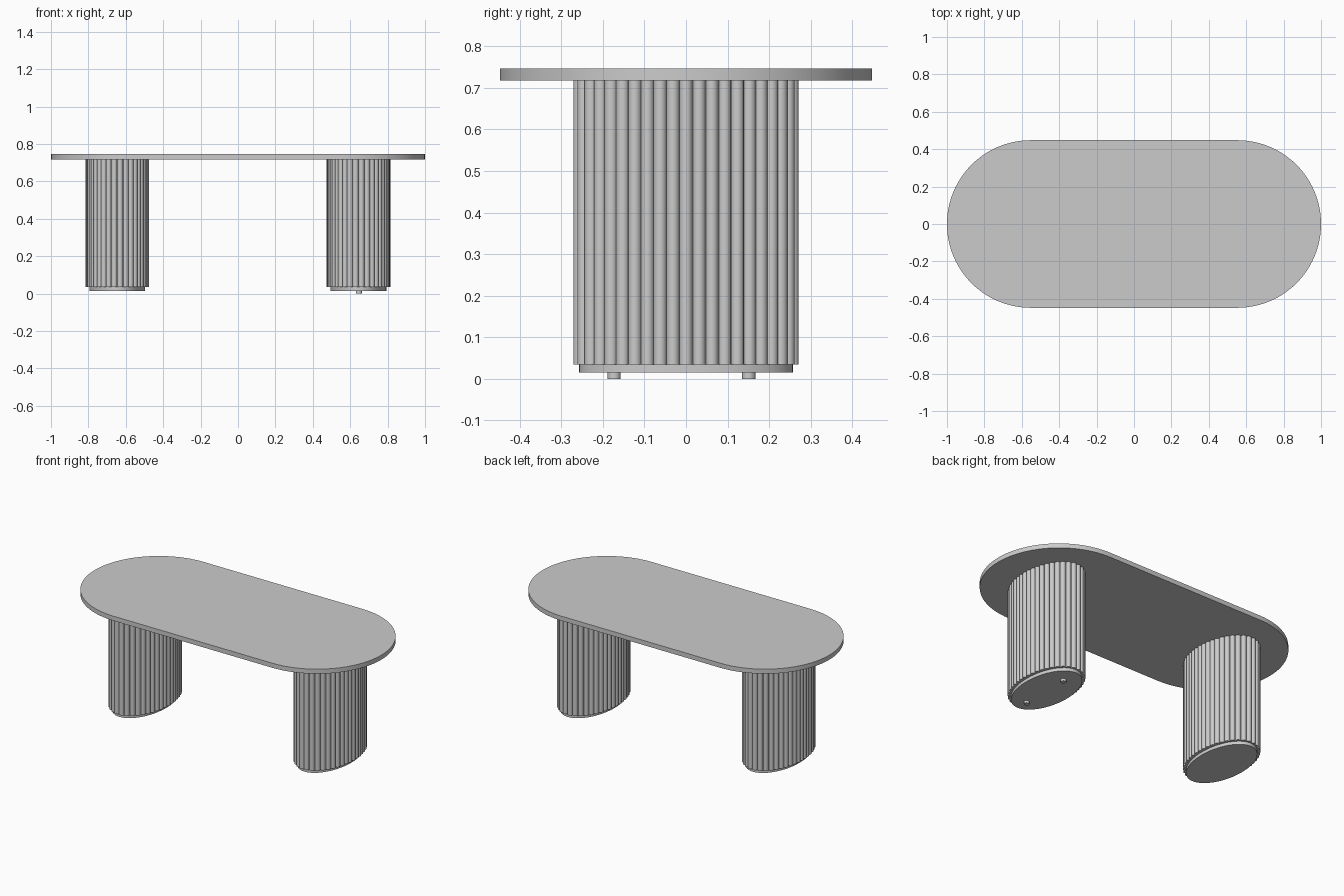
import bpy, bmesh, math

if "Cube" in bpy.data.objects:
    bpy.data.objects.remove(bpy.data.objects["Cube"])

grey = bpy.data.materials.new("light grey")
grey.diffuse_color = (0.6, 0.6, 0.6, 1)
grey.use_nodes = True
grey.node_tree.nodes["Principled BSDF"].inputs["Base Color"].default_value = grey.diffuse_color


def extrude_outline(name, outline, z0, z1, x=0.0, y=0.0):
    """Solid prism from a closed 2D outline."""
    bm = bmesh.new()
    low = [bm.verts.new((px + x, py + y, z0)) for px, py in outline]
    high = [bm.verts.new((px + x, py + y, z1)) for px, py in outline]
    n = len(outline)
    bm.faces.new(low[::-1])
    bm.faces.new(high)
    for i in range(n):
        j = (i + 1) % n
        bm.faces.new((low[i], low[j], high[j], high[i]))
    mesh = bpy.data.meshes.new(name)
    bm.to_mesh(mesh)
    bm.free()
    mesh.materials.append(grey)
    obj = bpy.data.objects.new(name, mesh)
    bpy.context.collection.objects.link(obj)
    bpy.ops.object.select_all(action='DESELECT')
    obj.select_set(True)
    bpy.context.view_layer.objects.active = obj
    bpy.ops.object.shade_smooth_by_angle(angle=math.radians(30))
    return obj


def ellipse(a, b, n):
    return [(a * math.cos(2 * math.pi * i / n), b * math.sin(2 * math.pi * i / n))
            for i in range(n)]


def stadium(half_length, radius, n):
    pts = []
    for side in (1, -1):
        for i in range(n + 1):
            t = -math.pi / 2 + math.pi * i / n
            pts.append((side * (half_length - radius + radius * math.cos(t)),
                        side * radius * math.sin(t)))
    return pts


def reeded_ellipse(a, b, count, segments=8):
    """Ellipse outline edged with half-round reeds evenly spaced along its length."""
    steps = 4200
    fine = ellipse(a, b, steps)
    lengths = [0.0]
    for i in range(steps):
        lengths.append(lengths[-1] + math.dist(fine[i], fine[(i + 1) % steps]))
    pitch = lengths[-1] / count
    r = pitch / 2
    pts, k = [], 0
    for reed in range(count):
        while lengths[k] < reed * pitch - 1e-9:
            k += 1
        cx, cy = fine[k % steps]
        normal = math.atan2(cy / b ** 2, cx / a ** 2)
        for s in range(segments + 1):
            t = normal + math.radians(-80 + 160 * s / segments)
            pts.append((cx + r * math.cos(t), cy + r * math.sin(t)))
    return pts


# Table top
extrude_outline("table_top", stadium(1.0, 0.448, 48), 0.718, 0.747)

# Reeded pedestals on recessed plinths
for side, x in (("left", -0.646), ("right", 0.644)):
    extrude_outline(side + "_pedestal", reeded_ellipse(0.155, 0.257, 42), 0.035, 0.718, x)
    extrude_outline(side + "_plinth", ellipse(0.149, 0.257, 72), 0.015, 0.035, x)

# Levelling feet, seen under the right pedestal only
for label, y in (("front", -0.173), ("back", 0.151)):
    extrude_outline(label + "_foot", ellipse(0.016, 0.016, 24), 0.0, 0.016, 0.646, y)
